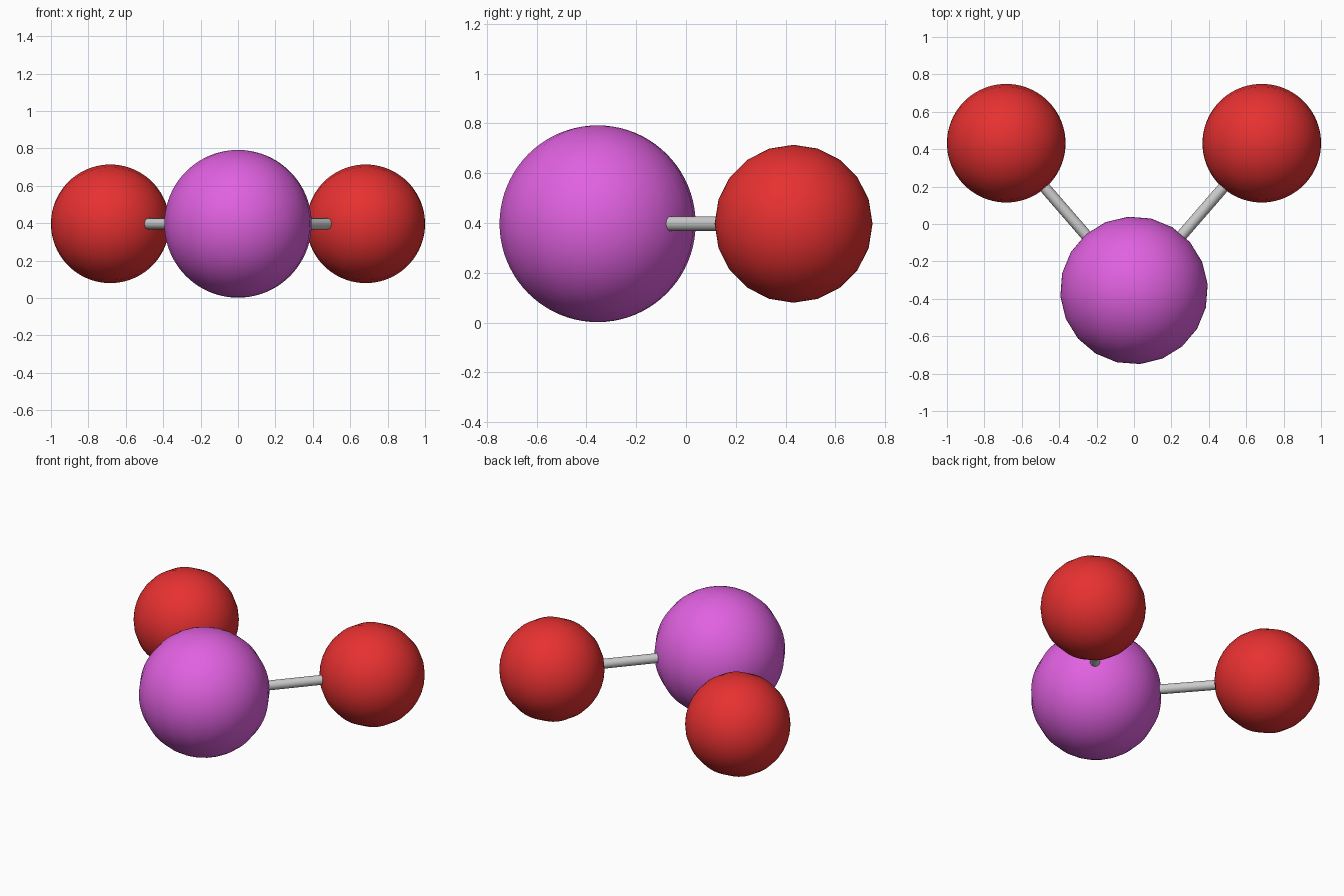
import bpy, math
from mathutils import Vector

if "Cube" in bpy.data.objects:
    bpy.data.objects.remove(bpy.data.objects["Cube"])

Z = 0.397
CENTRE = Vector((0, -0.355, Z))


def material(name, rgb):
    m = bpy.data.materials.new(name)
    m.diffuse_color = (*rgb, 1)
    m.use_nodes = True
    m.node_tree.nodes["Principled BSDF"].inputs["Base Color"].default_value = m.diffuse_color
    return m


def ball(name, loc, radius, rot, mat):
    bpy.ops.mesh.primitive_uv_sphere_add(segments=20, ring_count=40, radius=radius,
                                         location=loc, rotation=rot)
    ob = bpy.context.object
    ob.name = name
    ob.data.materials.append(mat)
    bpy.ops.object.shade_smooth()


def rod(name, a, b, radius):
    d = b - a
    bpy.ops.mesh.primitive_cylinder_add(vertices=20, radius=radius, depth=d.length,
                                        location=(a + b) / 2)
    ob = bpy.context.object
    ob.name = name
    ob.rotation_euler = d.to_track_quat('Z', 'Y').to_euler()
    bpy.ops.object.shade_smooth_by_angle()


purple = material("purple", (0.75, 0.12, 0.75))
red = material("red", (0.8, 0.03, 0.03))

# Large central atom, poles along z
ball("central_atom", CENTRE, 0.395, (0, 0, math.radians(4.7)), purple)

# Outer atoms (poles along x) and their bonds
for side, s in (("left", -1), ("right", 1)):
    outer = Vector((s * 0.683, 0.432, Z))
    ball(side + "_outer_atom", outer, 0.317, (0, math.pi / 2, 0), red)
    rod(side + "_bond", CENTRE, outer, 0.03)
